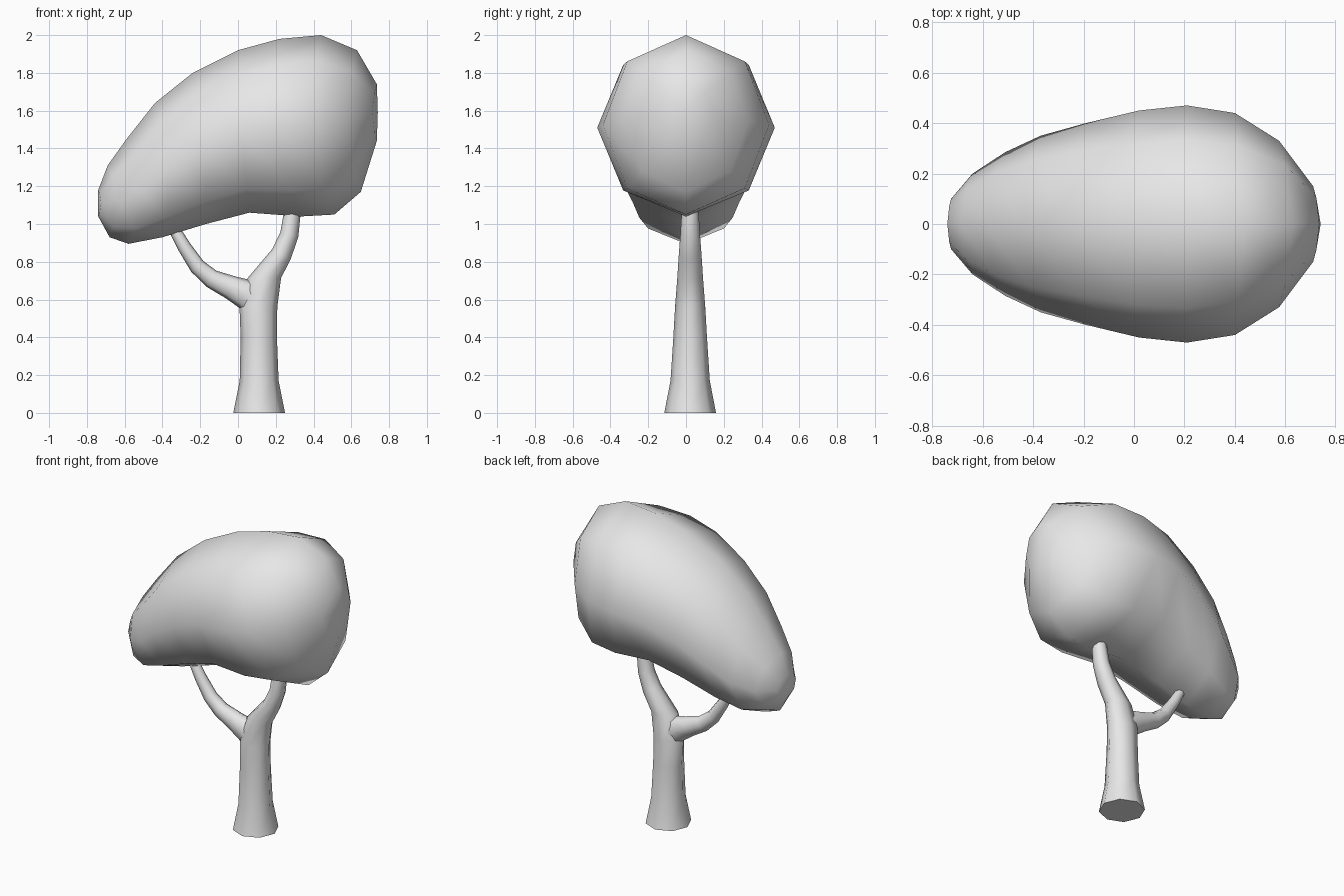
import bpy, bmesh
from math import cos, sin, pi, radians
from mathutils import Vector

if "Cube" in bpy.data.objects:
    bpy.data.objects.remove(bpy.data.objects["Cube"])

SIDES = 8
grey = bpy.data.materials.new("light grey")
grey.use_nodes = True
grey.diffuse_color = (0.8, 0.8, 0.8, 1)
grey.node_tree.nodes["Principled BSDF"].inputs["Base Color"].default_value = (0.8, 0.8, 0.8, 1)


def loft(name, rings, start=None, end=None):
    """Skin a list of rings; each end closes to a pole point or a flat cap."""
    bm = bmesh.new()
    loops = [[bm.verts.new(p) for p in ring] for ring in rings]
    for a, b in zip(loops, loops[1:]):
        for i in range(SIDES):
            j = (i + 1) % SIDES
            bm.faces.new((a[i], a[j], b[j], b[i]))
    for loop, pole in ((loops[0], start), (loops[-1], end)):
        if pole is None:
            bm.faces.new(loop)
        else:
            tip = bm.verts.new(pole)
            for i in range(SIDES):
                bm.faces.new((loop[i], loop[(i + 1) % SIDES], tip))
    bmesh.ops.recalc_face_normals(bm, faces=bm.faces)
    mesh = bpy.data.meshes.new(name)
    bm.to_mesh(mesh)
    bm.free()
    mesh.materials.append(grey)
    obj = bpy.data.objects.new(name, mesh)
    bpy.context.collection.objects.link(obj)
    return obj


def canopy_ring(top, bottom, side_x, half_y):
    """Bowed octagon through a top point, a bottom point and two side points."""
    mx, mz = (top[0] + bottom[0]) / 2, (top[1] + bottom[1]) / 2
    hx, hz = (top[0] - bottom[0]) / 2, (top[1] - bottom[1]) / 2
    ring = []
    for i in range(SIDES):
        c, s = cos(2 * pi * i / SIDES), sin(2 * pi * i / SIDES)
        ring.append((mx + hx * c + (side_x - mx) * s * s, half_y * s, mz + hz * c))
    return ring


def limb_rings(path, upright):
    """Octagons across a path of (x, z, radius in plane, radius in y)."""
    pts = [Vector((p[0], 0.022, p[1])) for p in path]
    rings = []
    for k, (x, z, rx, ry) in enumerate(path):
        t = (pts[min(k + 1, len(pts) - 1)] - pts[max(k - 1, 0)]).normalized()
        if k < upright:
            t = Vector((0, 0, 1))
        across = Vector((t.z, 0, -t.x))
        rings.append([pts[k] + across * rx * cos(2 * pi * i / SIDES)
                      + Vector((0, ry * sin(2 * pi * i / SIDES), 0)) for i in range(SIDES)])
    return rings


# Bean-shaped leaf canopy, from the large right end to the small low end
canopy = loft("canopy", [canopy_ring(*r) for r in (
    ((0.735, 1.74), (0.735, 1.44), 0.71, 0.15),
    ((0.63, 1.92), (0.65, 1.17), 0.575, 0.33),
    ((0.44, 2.00), (0.51, 1.05), 0.40, 0.44),
    ((0.22, 1.98), (0.33, 1.04), 0.21, 0.47),
    ((0.00, 1.92), (0.06, 1.06), 0.02, 0.45),
    ((-0.24, 1.80), (-0.17, 1.00), -0.19, 0.40),
    ((-0.44, 1.64), (-0.40, 0.93), -0.37, 0.35),
    ((-0.59, 1.45), (-0.58, 0.895), -0.51, 0.285),
    ((-0.69, 1.31), (-0.68, 0.93), -0.64, 0.20),
    ((-0.74, 1.18), (-0.74, 1.04), -0.725, 0.10),
)], (0.74, 0, 1.59), (-0.74, 0, 1.11))

# Trunk running up into the upright branch
trunk = loft("trunk", limb_rings((
    (0.112, 0.0, 0.137, 0.137),
    (0.112, 0.17, 0.103, 0.104),
    (0.11, 0.40, 0.096, 0.089),
    (0.108, 0.56, 0.10, 0.08),
    (0.14, 0.715, 0.088, 0.068),
    (0.23, 0.84, 0.056, 0.06),
    (0.272, 0.945, 0.049, 0.052),
    (0.286, 1.05, 0.045, 0.046),
    (0.29, 1.10, 0.04, 0.04),
), 5))

# Side branch curving out of the fork
branch = loft("side_branch", limb_rings((
    (0.12, 0.575, 0.09, 0.06),
    (0.04, 0.63, 0.08, 0.062),
    (-0.04, 0.665, 0.063, 0.055),
    (-0.14, 0.71, 0.05, 0.048),
    (-0.215, 0.775, 0.043, 0.042),
    (-0.285, 0.88, 0.036, 0.036),
    (-0.33, 0.96, 0.031, 0.031),
    (-0.35, 1.0, 0.025, 0.025),
), 0))

# Smooth shading with a crisp edge at the trunk's foot
for obj in (canopy, trunk, branch):
    bpy.ops.object.select_all(action="DESELECT")
    obj.select_set(True)
    bpy.context.view_layer.objects.active = obj
    bpy.ops.object.shade_smooth_by_angle(angle=radians(65))
